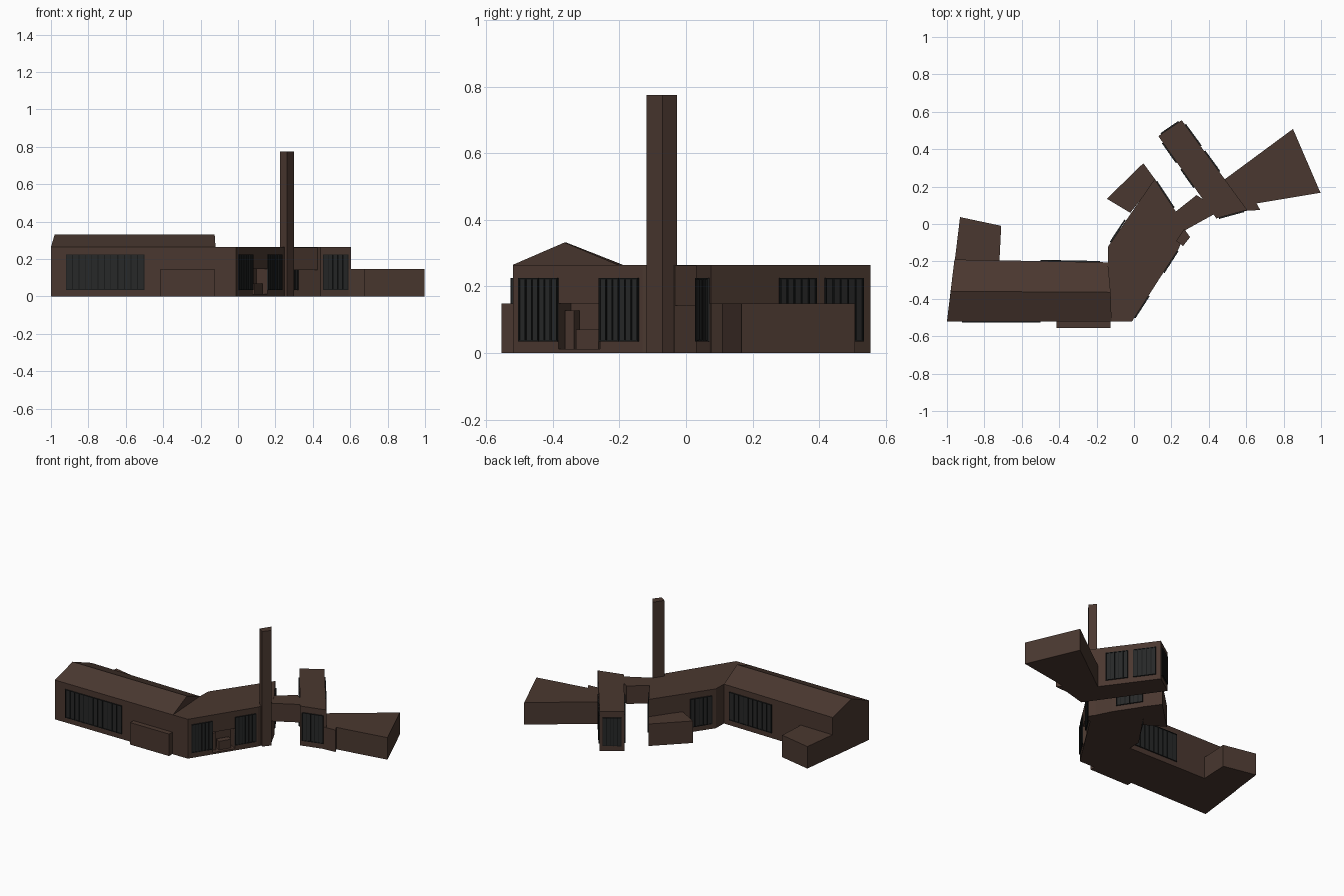
import bpy, bmesh
from mathutils import Vector

if "Cube" in bpy.data.objects:
    bpy.data.objects.remove(bpy.data.objects["Cube"])


def material(name, rgb):
    m = bpy.data.materials.new(name)
    m.diffuse_color = (*rgb, 1)
    m.use_nodes = True
    m.node_tree.nodes["Principled BSDF"].inputs["Base Color"].default_value = m.diffuse_color
    return m


BROWN = material("brown_cladding", (0.068, 0.039, 0.029))
GLASS = material("charcoal_glass", (0.020, 0.021, 0.021))
FRAME = material("black_frame", (0.009, 0.010, 0.010))


def finish(name, bm, mat):
    bmesh.ops.recalc_face_normals(bm, faces=bm.faces)
    me = bpy.data.meshes.new(name)
    bm.to_mesh(me)
    bm.free()
    me.materials.append(mat)
    ob = bpy.data.objects.new(name, me)
    bpy.context.collection.objects.link(ob)
    return ob


def add_prism(bm, pts, z0, z1):
    low = [bm.verts.new((x, y, z0)) for x, y in pts]
    top = [bm.verts.new((x, y, z1)) for x, y in pts]
    bm.faces.new(low[::-1])
    bm.faces.new(top)
    n = len(pts)
    for i in range(n):
        j = (i + 1) % n
        bm.faces.new((low[i], low[j], top[j], top[i]))


def prism(name, pts, z0, z1, mat=BROWN):
    bm = bmesh.new()
    add_prism(bm, pts, z0, z1)
    return finish(name, bm, mat)


def strip(p, q, t0, t1, out0, out1):
    """Plan outline of a plate along wall p-q (outside is on the right)."""
    p, q = Vector(p), Vector(q)
    d = q - p
    n = Vector((d.y, -d.x)).normalized()
    a, b = p + d * t0, p + d * t1
    return [tuple(v) for v in (a + n * out0, a + n * out1, b + n * out1, b + n * out0)]


def window(name, p, q, t0, t1, bars=5, z0=0.035, z1=0.225):
    prism(name + "_glass", strip(p, q, t0, t1, -0.002, 0.003), z0, z1, GLASS)
    bm = bmesh.new()
    w = 0.004 / (Vector(q) - Vector(p)).length
    for i in range(bars + 1):
        t = t0 + (t1 - t0 - w) * i / bars
        add_prism(bm, strip(p, q, t, t + w, 0, 0.007), z0, z1)
    for z in (z0, z1 - 0.004):
        add_prism(bm, strip(p, q, t0, t1, 0, 0.0065), z, z + 0.004)
    finish(name + "_frame", bm, FRAME)


H, LOW = 0.265, 0.148

# Long wing with gabled roof
A, B, C, D = (-1, -0.52), (-0.12, -0.52), (-0.14, -0.205), (-0.96, -0.19)
prism("long_wing", [A, B, C, D], 0, H)
bm = bmesh.new()
a, b, c, d = [bm.verts.new((*p, H)) for p in (A, B, C, D)]
r0, r1 = bm.verts.new((-0.98, -0.36, 0.332)), bm.verts.new((-0.125, -0.365, 0.332))
for f in ((a, b, r1, r0), (c, d, r0, r1), (b, c, r1), (d, a, r0)):
    bm.faces.new(f)
finish("gable_roof", bm, BROWN)
prism("front_bay", [(-0.415, -0.555), (-0.125, -0.555), (-0.125, -0.51), (-0.415, -0.51)], 0, LOW)
prism("rear_block", [(-0.96, -0.21), (-0.72, -0.21), (-0.71, -0.01), (-0.93, 0.037)], 0, LOW)

# Angled middle wing: notched porch below, full outline above
S, E = (-0.01, -0.52), (0.24, -0.13)
rest = [(0.275, -0.035), (0.225, 0.065), (0.11, 0.24), (-0.138, -0.12), C, B]
notch = strip(S, E, 0.35, 0.67, 0, -0.07)
prism("middle_wing_base", [S, *notch, E] + rest, 0, LOW)
prism("middle_wing_upper", [S, E] + rest, LOW, H)
prism("porch_floor", strip(S, E, 0.35, 0.67, -0.071, 0), 0, 0.012)
prism("porch_bench", strip(S, E, 0.46, 0.63, -0.06, -0.02), 0.012, 0.07)
prism("porch_post", strip(S, E, 0.36, 0.43, -0.06, -0.03), 0.012, 0.128)
prism("rear_annex", [(-0.02, 0.06), (0.09, 0.2), (0.13, 0.215), (0.05, 0.325), (-0.145, 0.135)], 0, LOW)

# Chimney
prism("chimney", [(0.225, -0.09), (0.262, -0.118), (0.30, -0.07), (0.268, -0.027)], 0, 0.775)

# Raised link and far wing
prism("bridge_link", [(0.215, 0.06), (0.27, -0.035), (0.46, 0.07), (0.335, 0.155)], LOW - 0.006, H - 0.002)
P, Q, R, T = (0.13, 0.47), (0.44, 0.03), (0.605, 0.075), (0.255, 0.555)
prism("far_wing", [P, Q, R, T], 0, H)
prism("fan_block", [(0.48, 0.235), (0.59, 0.07), (0.675, 0.075), (0.655, 0.11),
                    (0.997, 0.167), (0.85, 0.508)], 0, LOW)

# Windows, wall by wall
window("front_window_left", A, B, 0.09, 0.405, 8)
window("front_window_right", A, B, 0.405, 0.568, 4)
window("rear_window", C, D, 0.05, 0.44, 9)
window("porch_window_left", S, E, 0.05, 0.35, 6)
window("porch_window_right", S, E, 0.67, 0.97, 6)
window("middle_rear_window", (-0.02, 0.06), (-0.138, -0.12), 0.22, 0.88, 5)
window("middle_end_window", (0.225, 0.065), (0.11, 0.24), 0.12, 0.92, 6)
window("far_south_window", Q, R, 0.08, 0.9, 5)
window("far_north_window", T, P, 0.12, 0.88, 5)
for i, (t0, t1) in enumerate(((0.05, 0.29), (0.345, 0.575))):
    window(f"far_east_window_{i}", R, T, 1 - t1, 1 - t0, 5)
for i, (t0, t1) in enumerate(((0.08, 0.32), (0.4, 0.62))):
    window(f"far_west_window_{i}", P, Q, t0, t1, 5)
